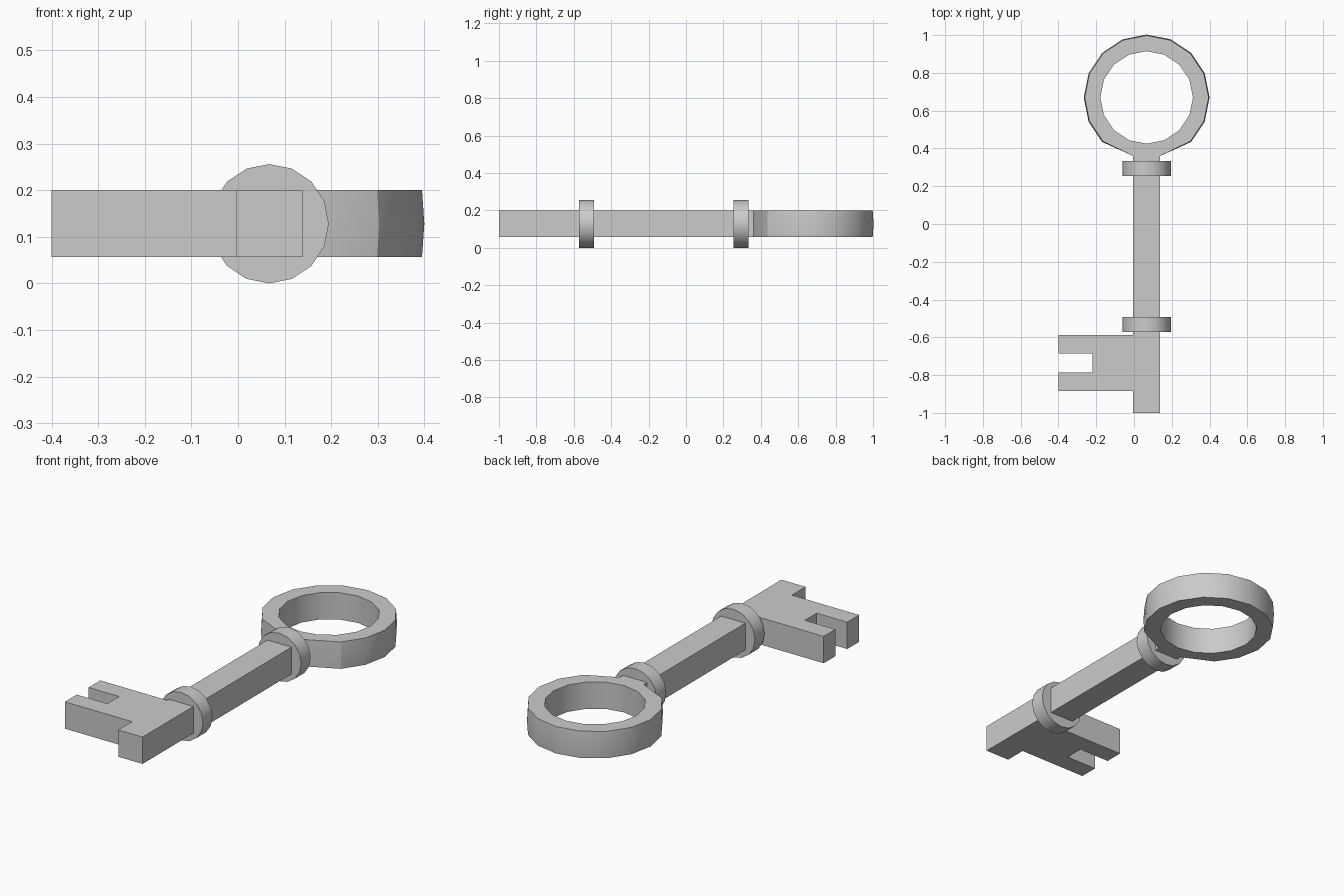
import bpy, bmesh, math
from mathutils import Matrix

if "Cube" in bpy.data.objects:
    bpy.data.objects.remove(bpy.data.objects["Cube"])

CX, Z0, Z1, ZC = 0.067, 0.057, 0.2, 0.128
HALF = 0.071      # half width of the shaft
NECK = 0.36       # y where the shaft meets the ring


def finish(name, bm):
    bmesh.ops.recalc_face_normals(bm, faces=bm.faces)
    mesh = bpy.data.meshes.new(name)
    bm.to_mesh(mesh)
    bm.free()
    ob = bpy.data.objects.new(name, mesh)
    bpy.context.collection.objects.link(ob)
    bpy.ops.object.select_all(action='DESELECT')
    bpy.context.view_layer.objects.active = ob
    ob.select_set(True)
    bpy.ops.object.shade_smooth_by_angle(angle=math.radians(30))
    return ob


def extruded(name, profile):
    bm = bmesh.new()
    face = bm.faces.new([bm.verts.new((x, y, Z0)) for x, y in profile])
    res = bmesh.ops.extrude_face_region(bm, geom=[face])
    verts = [v for v in res['geom'] if isinstance(v, bmesh.types.BMVert)]
    bmesh.ops.translate(bm, verts=verts, vec=(0, 0, Z1 - Z0))
    return finish(name, bm)


# shaft with the notched bit on its left side
xl, xr = CX - HALF, CX + HALF
extruded("shaft_and_bit", [
    (xl, -1.0), (xr, -1.0), (xr, NECK), (xl, NECK),
    (xl, -0.587), (-0.4, -0.587), (-0.4, -0.685), (-0.22, -0.685),
    (-0.22, -0.785), (-0.4, -0.785), (-0.4, -0.885), (xl, -0.885)])

# bow: 16-sided ring, its lowest corners pulled in to meet the shaft
N, RY = 16, 0.67
rows = [(0.245, Z0), (0.328, Z0), (0.333, ZC), (0.328, Z1), (0.245, Z1)]
bm = bmesh.new()
loops = []
for i in range(N):
    a = 2 * math.pi * i / N
    loop = []
    for r, z in rows:
        x, y = r * math.cos(a), RY + r * math.sin(a)
        if r > 0.3 and i in (11, 12, 13):
            x, y = (i - 12) * HALF, NECK
        loop.append(bm.verts.new((CX + x, y, z)))
    loops.append(loop)
for i in range(N):
    a, b = loops[i], loops[(i + 1) % N]
    for j in range(len(rows)):
        k = (j + 1) % len(rows)
        bm.faces.new((a[j], b[j], b[k], a[k]))
finish("bow_ring", bm)

# two 16-sided collars around the shaft
for name, y in (("lower_collar", -0.533), ("upper_collar", 0.293)):
    bm = bmesh.new()
    bmesh.ops.create_cone(
        bm, cap_ends=True, segments=16, radius1=0.128, radius2=0.128, depth=0.08,
        matrix=Matrix.Translation((CX, y, ZC)) @ Matrix.Rotation(math.pi / 2, 4, 'X'))
    finish(name, bm)
